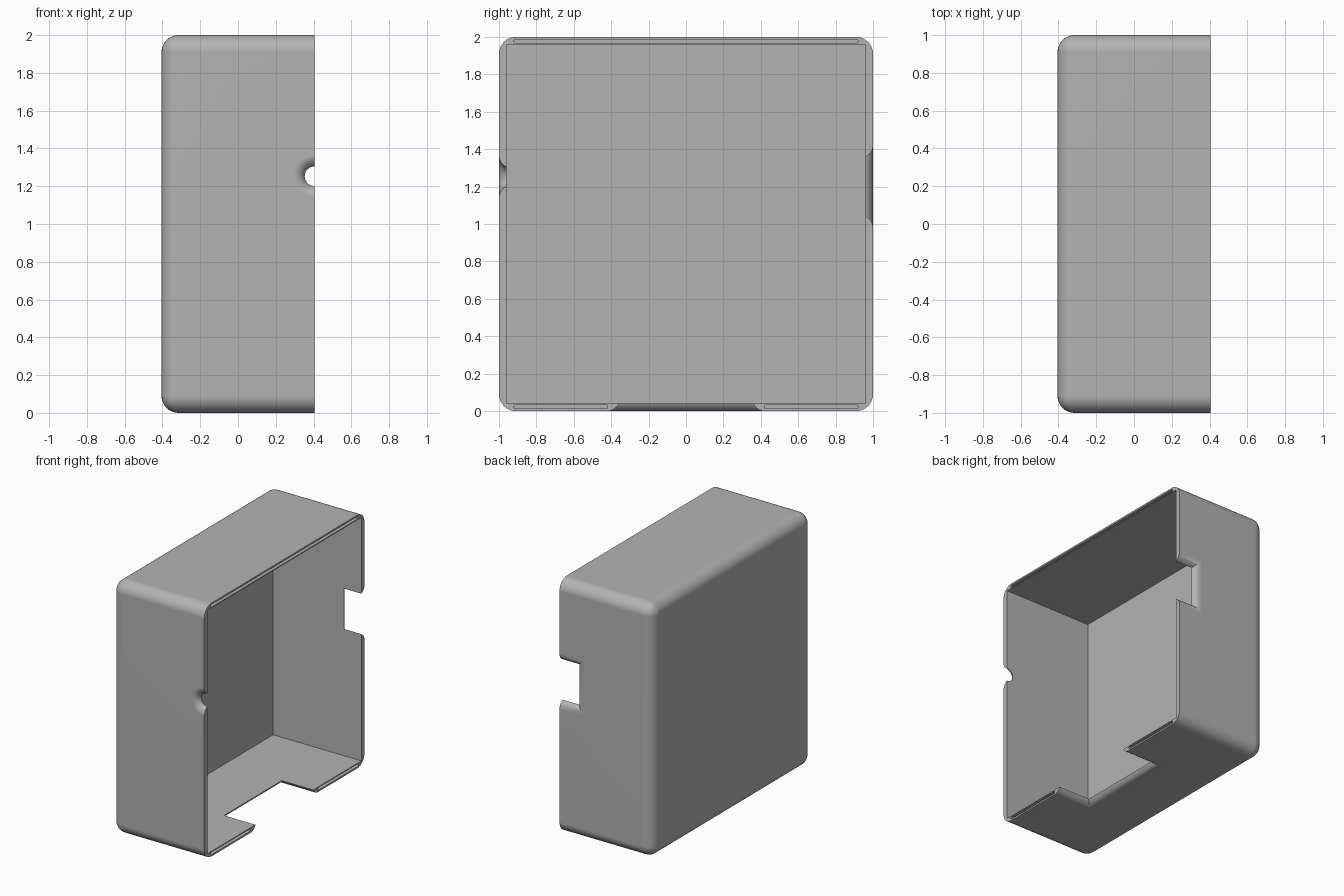
import bpy, bmesh, math

default = bpy.data.objects.get("Cube")
if default:
    bpy.data.objects.remove(default, do_unlink=True)

RIM, WALL, ROUND = 0.405, 0.04, 0.09   # rim position, wall thickness, outer edge radius
FLARE, FLARE_R = 0.06, 0.065           # width and radius of the rounded openings

grey = bpy.data.materials.new("plain grey")
grey.use_nodes = True
colour = (0.45, 0.45, 0.45, 1)
grey.diffuse_color = colour
grey.node_tree.nodes["Principled BSDF"].inputs["Base Color"].default_value = colour


def make_object(name, bm):
    bmesh.ops.recalc_face_normals(bm, faces=bm.faces)
    mesh = bpy.data.meshes.new(name)
    bm.to_mesh(mesh)
    bm.free()
    mesh.materials.append(grey)
    obj = bpy.data.objects.new(name, mesh)
    bpy.context.collection.objects.link(obj)
    return obj


def box_mesh(low, high):
    bm = bmesh.new()
    bmesh.ops.create_cube(bm, size=1)
    for v in bm.verts:
        v.co = [(a + b) / 2 + c * (b - a) for a, b, c in zip(low, high, v.co)]
    return bm


def flared_cutter(name, outline, place):
    """Loft an outline through the wall, widening it in an arc toward the outside."""
    end = math.acos(1 - WALL / FLARE_R)
    arc = [end * i / 8 for i in range(9)]
    steps = [(-0.05, FLARE)]
    steps += [(FLARE_R * (1 - math.cos(t)), FLARE - FLARE_R * math.sin(t)) for t in arc]
    steps += [(WALL + 0.03, steps[-1][1])]
    bm = bmesh.new()
    rings = [[bm.verts.new(place(x, u, d)) for x, u in outline(e)] for d, e in steps]
    for a, b in zip(rings, rings[1:]):
        for i in range(len(a)):
            j = (i + 1) % len(a)
            bm.faces.new((a[i], a[j], b[j], b[i]))
    bm.faces.new(rings[0])
    bm.faces.new(rings[-1])
    return make_object(name, bm)


def notch(inner_x, half):
    return lambda e: [(inner_x - e, -half - e), (RIM + 0.2, -half - e),
                      (RIM + 0.2, half + e), (inner_x - e, half + e)]


def hole(radius, sides=40):
    turns = [math.tau * i / sides for i in range(sides)]
    return lambda e: [(RIM + (radius + e) * math.cos(t), (radius + e) * math.sin(t))
                      for t in turns]


# Rounded outer shell, left square at the open rim
bm = box_mesh((-RIM, -1, 0), (RIM, 1, 2))
edges = [e for e in bm.edges if any(v.co.x < 0 for v in e.verts)]
bmesh.ops.bevel(bm, geom=edges, offset=ROUND, segments=8, profile=0.5, affect='EDGES')
case = make_object("open_case", bm)

# Cavity and wall openings
cutters = [
    make_object("cavity", box_mesh((WALL - RIM, WALL - 1, WALL), (1, 1 - WALL, 2 - WALL))),
    flared_cutter("cable_hole", hole(0.052), lambda x, u, d: (x, d - 1, 1.253 + u)),
    flared_cutter("back_notch", notch(0.255, 0.16), lambda x, u, d: (x, 1 - d, 1.2 + u)),
    flared_cutter("bottom_notch", notch(0.13, 0.36), lambda x, u, d: (x, u, d)),
]

# Thin locating grooves in the rim
for name, y0, y1, z in (("top_groove", -0.92, 0.92, 1.977),
                        ("bottom_groove_front", -0.92, -0.42, 0.023),
                        ("bottom_groove_back", 0.42, 0.92, 0.023)):
    bm = box_mesh((RIM - 0.03, y0, z - 0.01), (RIM + 0.1, y1, z + 0.01))
    ends = [e for e in bm.edges if abs(e.verts[0].co.x - e.verts[1].co.x) > 0.05]
    bmesh.ops.bevel(bm, geom=ends, offset=0.008, segments=3, profile=0.5, affect='EDGES')
    cutters.append(make_object(name, bm))

# Cut everything out of the shell
bpy.ops.object.select_all(action='DESELECT')
bpy.context.view_layer.objects.active = case
case.select_set(True)
for cutter in cutters:
    mod = case.modifiers.new(cutter.name, 'BOOLEAN')
    mod.operation, mod.solver, mod.object = 'DIFFERENCE', 'EXACT', cutter
    bpy.ops.object.modifier_apply(modifier=mod.name)
    bpy.data.objects.remove(cutter, do_unlink=True)

bpy.ops.object.shade_smooth_by_angle(angle=math.radians(30))
case.modifiers.new("even_shading", 'WEIGHTED_NORMAL').keep_sharp = True
